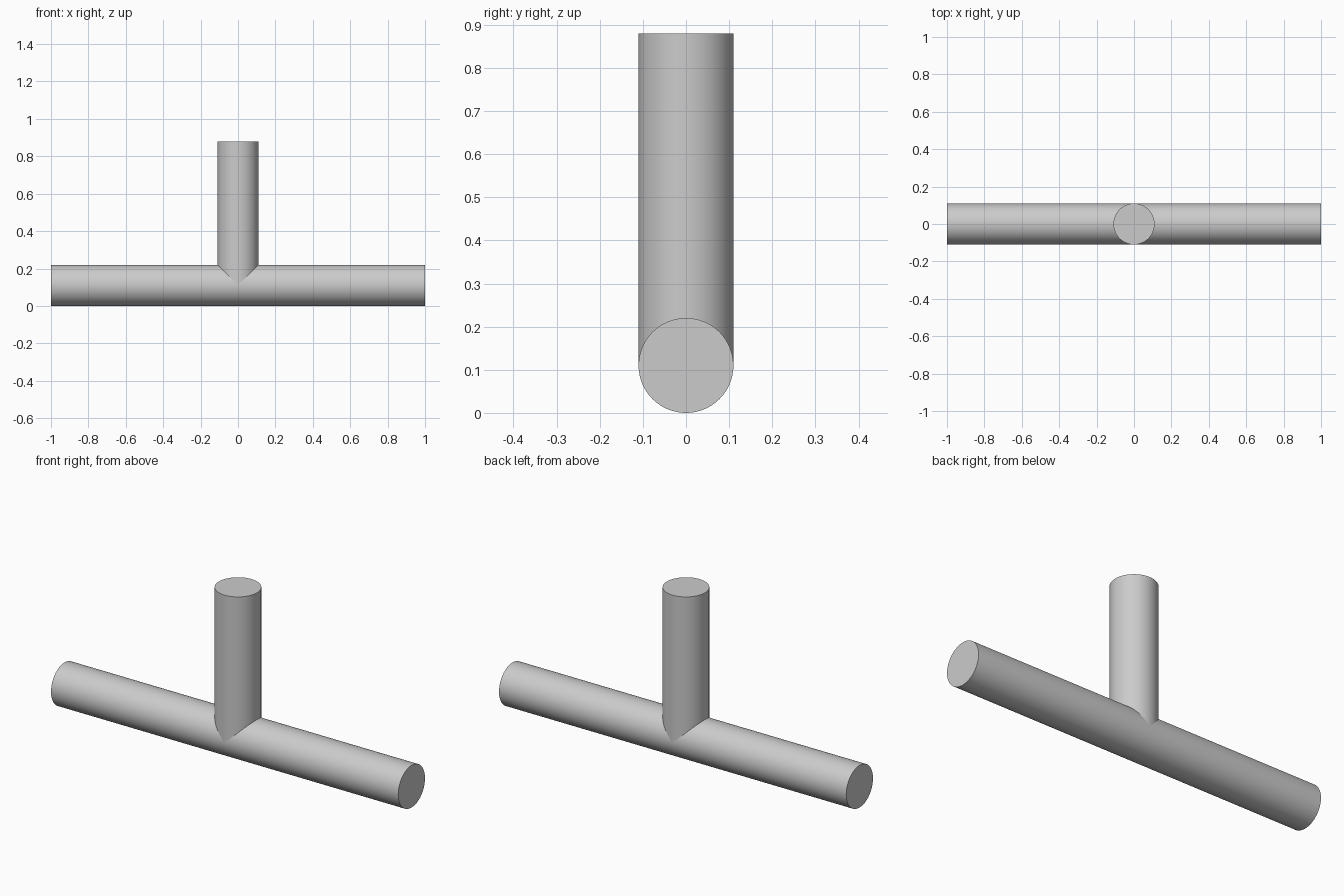
import bpy
import math

cube = bpy.data.objects.get("Cube")
if cube:
    bpy.data.objects.remove(cube, do_unlink=True)

RADIUS = 0.11
LENGTH = 2.0
HEIGHT = 0.88

grey = bpy.data.materials.new("plain_grey")
grey.use_nodes = True
colour = (0.6, 0.6, 0.6, 1)
grey.diffuse_color = colour
grey.node_tree.nodes["Principled BSDF"].inputs["Base Color"].default_value = colour


def rod(name, length, location, rotation=(0, 0, 0)):
    """Solid round bar with smooth sides and crisp flat ends."""
    bpy.ops.mesh.primitive_cylinder_add(
        vertices=64, radius=RADIUS, depth=length, location=location, rotation=rotation)
    obj = bpy.context.object
    obj.name = name
    obj.data.materials.append(grey)
    bpy.ops.object.shade_smooth_by_angle(angle=math.radians(30))
    return obj


# Horizontal bar lying along x
rod("cross_bar", LENGTH, (0, 0, RADIUS), (0, math.pi / 2, 0))

# Upright stem, starting at the axis of the bar
stem_length = HEIGHT - RADIUS
rod("upright_stem", stem_length, (0, 0, RADIUS + stem_length / 2))
